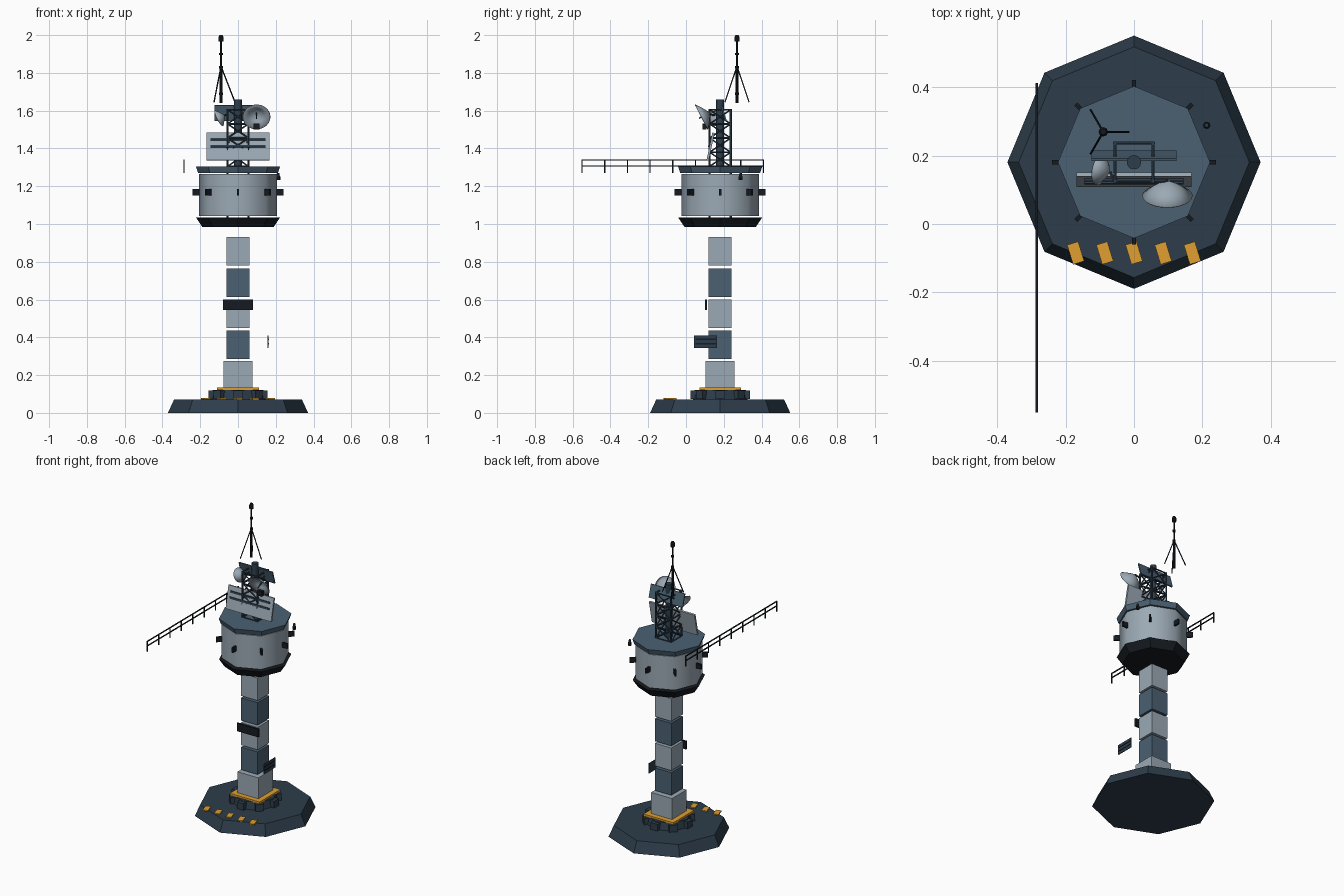
import bpy
from math import radians, cos, sin, pi
from mathutils import Vector

if "Cube" in bpy.data.objects:
    bpy.data.objects.remove(bpy.data.objects["Cube"])

CY = 0.181  # tower axis in y


def material(name, rgb):
    m = bpy.data.materials.new(name)
    m.diffuse_color = (*rgb, 1)
    m.use_nodes = True
    m.node_tree.nodes["Principled BSDF"].inputs["Base Color"].default_value = m.diffuse_color
    return m


LIGHT = material("pale_grey", (0.33, 0.40, 0.46))
MID = material("steel_blue", (0.07, 0.12, 0.17))
DARK = material("dark_slate", (0.026, 0.047, 0.07))
BLACK = material("near_black", (0.008, 0.011, 0.015))
ORANGE = material("hazard_orange", (0.75, 0.35, 0.03))


def finish(name, mat):
    ob = bpy.context.object
    ob.name = name
    ob.data.materials.append(mat)
    return ob


def box(name, loc, size, mat, rot=(0, 0, 0)):
    bpy.ops.mesh.primitive_cube_add(size=1, location=loc, rotation=rot)
    ob = finish(name, mat)
    ob.scale = size
    return ob


def frustum(name, x, y, z0, z1, r0, r1, mat, sides=8):
    bpy.ops.mesh.primitive_cone_add(vertices=sides, radius1=r0, radius2=r1, depth=z1 - z0,
                                    location=(x, y, (z0 + z1) / 2))
    return finish(name, mat)


def rod(name, a, b, r, mat, sides=6):
    a, b = Vector(a), Vector(b)
    d = b - a
    bpy.ops.mesh.primitive_cylinder_add(vertices=sides, radius=r, depth=d.length,
                                        location=(a + b) / 2,
                                        rotation=d.to_track_quat('Z', 'Y').to_euler())
    return finish(name, mat)


def dish(name, center, facing, radius, depth, mat):
    """Shallow cone-like dish; facing points out of the open side."""
    prof = [(0.0, -1.0), (0.55, -0.5), (1.0, 0.0)]
    n, verts, faces = 24, [(0, 0, -depth)], []
    for r, h in prof[1:]:
        verts += [(radius * r * cos(2 * pi * i / n), radius * r * sin(2 * pi * i / n), depth * h)
                  for i in range(n)]
    for i in range(n):
        j = (i + 1) % n
        faces += [(0, 1 + j, 1 + i), (1 + i, 1 + j, 1 + n + j, 1 + n + i)]
    me = bpy.data.meshes.new(name)
    me.from_pydata(verts, [], faces)
    me.materials.append(mat)
    ob = bpy.data.objects.new(name, me)
    bpy.context.collection.objects.link(ob)
    ob.location = center
    ob.rotation_euler = Vector(facing).to_track_quat('Z', 'Y').to_euler()
    mod = ob.modifiers.new("shell", 'SOLIDIFY')
    mod.thickness = 0.004
    me.shade_smooth()
    return ob


# Octagonal foundation with hazard stripes
frustum("foundation", 0, CY, 0, 0.072, 0.371, 0.338, DARK)
for i in range(5):
    box("hazard_stripe", (-0.171 + 0.0855 * i, -0.085, 0.074), (0.034, 0.06, 0.008),
        ORANGE, (0, 0, radians(17)))

# Pedestal, lugs and orange collar
frustum("pedestal", 0, CY, 0.07, 0.122, 0.145, 0.135, DARK)
for i in range(8):
    a = i * pi / 4
    box("pedestal_lug", (0.14 * cos(a), CY + 0.14 * sin(a), 0.095), (0.034, 0.05, 0.045),
        DARK, (0, 0, a))
box("collar", (0, CY, 0.127), (0.22, 0.22, 0.014), ORANGE)

# Column of separate square blocks
box("column_foot", (0, CY, 0.202), (0.154, 0.154, 0.144), LIGHT)
for i in range(4):
    box("column_block", (0, CY, 0.361 + 0.1645 * i), (0.122, 0.122, 0.151), LIGHT if i % 2 else MID)

# Column signs
box("front_sign", (0, 0.106, 0.573), (0.158, 0.011, 0.054), BLACK)
box("side_sign", (0.159, 0.104, 0.377), (0.005, 0.122, 0.066), DARK)
for z in (0.366, 0.39):
    box("side_sign_slat", (0.162, 0.104, z), (0.003, 0.11, 0.006), BLACK)

# Cabin: skirt, wall, roof
frustum("cabin_skirt", 0, CY, 0.983, 1.034, 0.188, 0.222, BLACK)
frustum("cabin_wall", 0, CY, 1.042, 1.265, 0.206, 0.206, LIGHT)
bpy.ops.object.shade_smooth_by_angle(angle=radians(50))
frustum("cabin_roof", 0, CY, 1.27, 1.304, 0.211, 0.223, MID)
for i in range(8):
    a = i * pi / 4
    box("wall_fin", (0.22 * cos(a), CY + 0.22 * sin(a), 1.168), (0.042, 0.012, 0.034),
        BLACK, (0, 0, a))

# Side lamp
frustum("lamp_base", 0.213, 0.289, 1.232, 1.252, 0.011, 0.011, BLACK)
frustum("lamp_bulb", 0.213, 0.289, 1.252, 1.27, 0.009, 0.006, DARK)

# Lattice truss around the central mast
H = 0.056
corners = [(-H, CY - H), (H, CY - H), (H, CY + H), (-H, CY + H)]
levels = [1.305, 1.38, 1.455, 1.53, 1.605]
for k in range(4):
    p, q = corners[k], corners[(k + 1) % 4]
    rod("truss_leg", (*p, 1.02), (*p, 1.61), 0.006, DARK)
    for j, z in enumerate(levels):
        rod("truss_rung", (*p, z), (*q, z), 0.005, DARK)
        if j < 4:
            rod("truss_brace", (*p, z), (*q, levels[j + 1]), 0.004, DARK)
            rod("truss_brace", (*q, z), (*p, levels[j + 1]), 0.004, DARK)
frustum("central_mast", 0, CY, 1.3, 1.66, 0.021, 0.021, DARK, 12)

# Large front panel, leaning back, with bars
tilt = -radians(12)
up = Vector((0, -sin(tilt), cos(tilt)))
out = Vector((0, -cos(tilt), -sin(tilt)))
mid = Vector((0, 0.13, 1.41))
box("front_panel", mid, (0.336, 0.012, 0.15), LIGHT, (tilt, 0, 0))
for s in (0.038, 0.0):
    box("front_panel_bar", mid + up * s + out * 0.009, (0.29, 0.008, 0.012), DARK, (tilt, 0, 0))
for x in (-0.05, 0.05):
    rod("front_panel_strut", (x, 0.13, 1.43), (x, CY - H, 1.455), 0.005, DARK)

# Rear panel through the truss head
box("rear_panel", (0, 0.2, 1.587), (0.25, 0.008, 0.086), MID, (radians(16), 0, 0))

# Dishes
dish("large_dish", (0.098, 0.083, 1.567), (0, -0.89, -0.46), 0.074, 0.05, LIGHT)
box("large_dish_receiver", (0.098, 0.098, 1.516), (0.034, 0.02, 0.034), BLACK)
rod("large_dish_feed", (0.098, 0.125, 1.59), (0.098, 0.07, 1.56), 0.004, DARK)
rod("large_dish_arm", (0.098, 0.127, 1.588), (H, CY - H, 1.58), 0.006, DARK)
dish("small_dish", (-0.1, 0.16, 1.56), (-0.85, 0.2, -0.45), 0.047, 0.035, LIGHT)
rod("small_dish_arm", (-0.07, 0.153, 1.576), (-H, CY - H, 1.58), 0.005, DARK)

# Antenna with tripod stays
AX, AY = -0.09, 0.27
rod("antenna_lower", (AX, AY, 1.64), (AX, AY, 1.83), 0.008, BLACK, 8)
rod("antenna_upper", (AX, AY, 1.83), (AX, AY, 1.97), 0.005, BLACK, 8)
frustum("antenna_cap", AX, AY, 1.965, 1.988, 0.014, 0.014, BLACK)
frustum("antenna_tip", AX, AY, 1.988, 2.0, 0.014, 0.008, BLACK)
for z in (1.69, 1.83, 1.9):
    frustum("antenna_ring", AX, AY, z - 0.006, z + 0.006, 0.01, 0.01, BLACK)
for i in range(3):
    a = i * 2 * pi / 3
    rod("antenna_stay", (AX, AY, 1.835), (AX + 0.074 * cos(a), AY + 0.074 * sin(a), 1.645),
        0.0035, BLACK)

# Long side railing
RX = -0.285
for z in (1.338, 1.308):
    box("railing_bar", (RX, -0.07, z), (0.006, 0.966, 0.006), BLACK)
for i in range(9):
    box("railing_post", (RX, -0.55 + 0.12 * i, 1.305), (0.006, 0.006, 0.07), BLACK)
